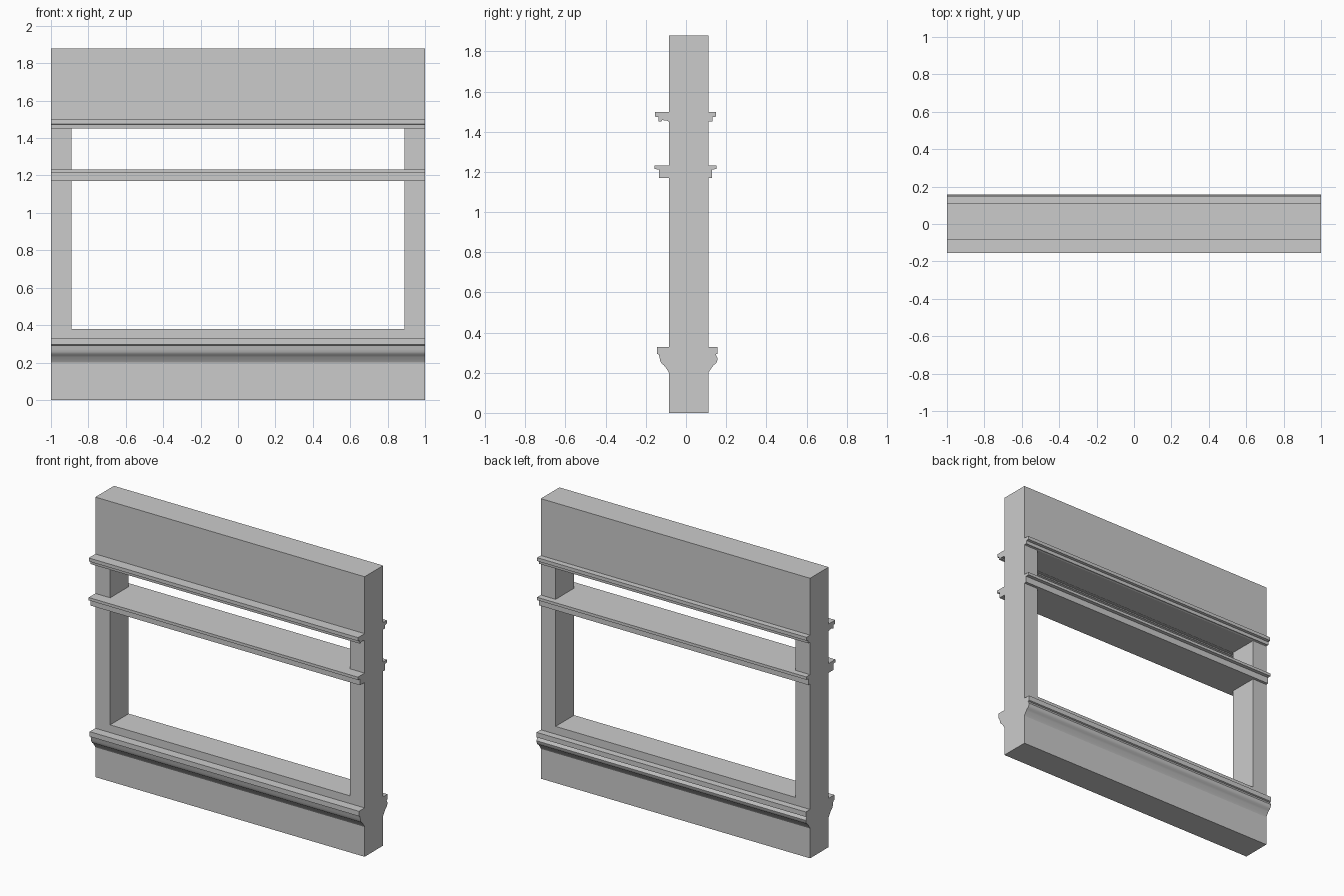
import bpy, bmesh, math

if "Cube" in bpy.data.objects:
    bpy.data.objects.remove(bpy.data.objects["Cube"])

WALL_FRONT, WALL_BACK = -0.085, 0.112


def finish(bm, name):
    bmesh.ops.recalc_face_normals(bm, faces=bm.faces)
    mesh = bpy.data.meshes.new(name)
    bm.to_mesh(mesh)
    bm.free()
    obj = bpy.data.objects.new(name, mesh)
    bpy.context.collection.objects.link(obj)
    bpy.context.view_layer.objects.active = obj
    obj.select_set(True)
    bpy.ops.object.shade_smooth_by_angle(angle=math.radians(35))
    obj.select_set(False)
    return obj


def window_wall():
    # front face as a grid with two window openings left out, then extruded
    xs = [-1, -0.89, 0.89, 1]
    zs = [0, 0.38, 1.17, 1.233, 1.45, 1.88]
    bm = bmesh.new()
    grid = [[bm.verts.new((x, WALL_FRONT, z)) for x in xs] for z in zs]
    for r in range(len(zs) - 1):
        for c in range(len(xs) - 1):
            if c == 1 and r in (1, 3):
                continue
            bm.faces.new((grid[r][c], grid[r][c + 1],
                          grid[r + 1][c + 1], grid[r + 1][c]))
    new = bmesh.ops.extrude_face_region(bm, geom=bm.faces[:], use_keep_orig=True)["geom"]
    bmesh.ops.translate(bm, vec=(0, WALL_BACK - WALL_FRONT, 0),
                        verts=[g for g in new if isinstance(g, bmesh.types.BMVert)])
    finish(bm, "window_wall")


def moulding(name, profile, side):
    # sweep an (outward, height) profile along the full width, with capped ends
    base = WALL_FRONT if side < 0 else WALL_BACK
    bm = bmesh.new()
    ends = [[bm.verts.new((x, base + side * d, z)) for d, z in profile] for x in (-1, 1)]
    left, right = ends
    for i in range(len(profile) - 1):
        bm.faces.new((left[i], right[i], right[i + 1], left[i + 1]))
    bm.faces.new(left)
    bm.faces.new(right[::-1])
    finish(bm, name)


def sill_profile(reach):
    # square lip, then a rounded belly flowing into a hollow against the wall
    lip = [(0, 0.328), (reach, 0.328), (reach, 0.295), (reach - 0.009, 0.291)]
    curve = [(0.046, 0.272), (0.043, 0.257), (0.036, 0.245), (0.026, 0.238),
             (0.018, 0.228), (0.009, 0.215), (0.003, 0.206), (0, 0.2)]
    return lip + curve


def head_profile(reach):
    # thin lip above a small curved bed mould
    return [(0, 1.498), (reach, 1.498), (reach, 1.475), (reach - 0.017, 1.472),
            (reach - 0.019, 1.45), (reach - 0.033, 1.452),
            (reach - 0.036, 1.458), (0.01, 1.455), (0, 1.45)]


def transom_profile(reach):
    # thin ledge above a flat band
    return [(0, 1.233), (reach, 1.233), (reach, 1.214),
            (reach - 0.022, 1.212), (reach - 0.022, 1.17), (0, 1.17)]


window_wall()
for label, side, sill, transom, head in (("front", -1, 0.06, 0.071, 0.07),
                                         ("back", 1, 0.045, 0.04, 0.038)):
    moulding(label + "_sill_moulding", sill_profile(sill), side)
    moulding(label + "_transom_moulding", transom_profile(transom), side)
    moulding(label + "_head_moulding", head_profile(head), side)
